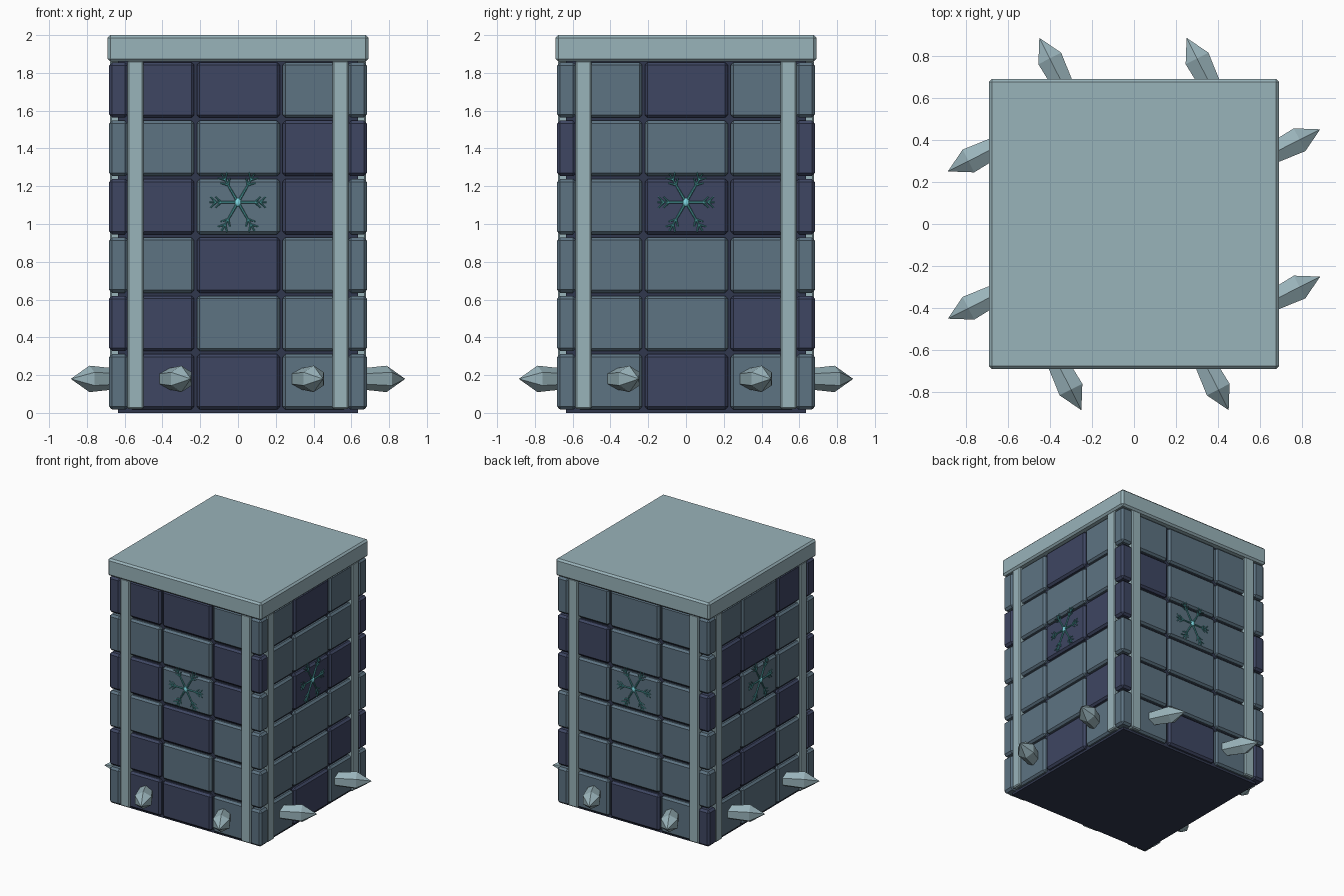
import bpy, bmesh
from math import radians, cos, sin
from mathutils import Matrix, Vector

cube = bpy.data.objects.get("Cube")
if cube:
    bpy.data.objects.remove(cube)


def material(name, rgb):
    mat = bpy.data.materials.new(name)
    mat.use_nodes = True
    linear = [(c / 255 / 12.92) if c < 11 else ((c / 255 + 0.055) / 1.055) ** 2.4 for c in rgb]
    mat.diffuse_color = (*linear, 1)
    mat.node_tree.nodes["Principled BSDF"].inputs["Base Color"].default_value = (*linear, 1)
    return mat


SLATE = material("slate_blue", (93, 115, 130))
NAVY = material("dark_navy", (62, 70, 98))
MORTAR = material("mortar_navy", (48, 55, 77))
ICE = material("pale_ice", (153, 179, 186))
TEAL = material("frost_teal", (72, 150, 152))
CYAN = material("bright_frost", (125, 215, 225))


def finish(name, bm, mats):
    bmesh.ops.recalc_face_normals(bm, faces=bm.faces)
    mesh = bpy.data.meshes.new(name)
    bm.to_mesh(mesh)
    bm.free()
    for m in mats:
        mesh.materials.append(m)
    obj = bpy.data.objects.new(name, mesh)
    bpy.context.collection.objects.link(obj)
    return obj


def block(bm, lo, hi, bevel=0, matrix=Matrix(), index=0):
    """Add a bevelled box spanning lo to hi, then move it by matrix."""
    lo, hi = Vector(lo), Vector(hi)
    place = matrix @ Matrix.Translation((lo + hi) / 2) @ Matrix.Diagonal((*(hi - lo), 1))
    verts = bmesh.ops.create_cube(bm, size=1, matrix=place)["verts"]
    for f in {f for v in verts for f in v.link_faces}:
        f.material_index = index
    if bevel:
        edges = list({e for v in verts for e in v.link_edges})
        bmesh.ops.bevel(bm, geom=edges, offset=bevel, segments=1, affect='EDGES', material=-1)


def rod(bm, start, end, r1, r2, sides, matrix):
    """Add a tapered rod between two points."""
    start, end = Vector(start), Vector(end)
    axis = end - start
    turn = axis.to_track_quat('Z', 'Y').to_matrix().to_4x4()
    place = matrix @ Matrix.Translation((start + end) / 2) @ turn
    bmesh.ops.create_cone(bm, cap_ends=True, segments=sides, radius1=r1, radius2=r2,
                          depth=axis.length, matrix=place)


SIDES = ("front", "right", "back", "left")
TURNS = [Matrix.Rotation(radians(90 * i), 4, 'Z') for i in range(4)]
# Block colours, top row first: L is slate, D is navy
WALLS = ("DDL LLD DLD LDL DLL DDL", "LDL LLL LDD LLL LLD LDL",
         "LLL DLL LLL LLL LLL LDL", "LLD DDL DLL LLD DDL LLL")
CORNERS = ("LDLLLL", "LDDLDL", "LLDLLD", "DLDLDL")
COLUMNS = ((-0.575, -0.232), (-0.218, 0.222), (0.236, 0.575))
BASE, ROW, GAP = 0.01, 0.309, 0.008

# Inner core seen in the joints
bm = bmesh.new()
block(bm, (-0.635, -0.635, 0), (0.635, 0.635, 1.87))
finish("core", bm, [MORTAR])

# Cap slab
bm = bmesh.new()
block(bm, (-0.69, -0.69, 1.86), (0.69, 0.69, 2), 0.014)
finish("cap_slab", bm, [ICE])

for side, turn, wall, corner in zip(SIDES, TURNS, WALLS, CORNERS):
    # Wall blocks
    bm = bmesh.new()
    for r, row in enumerate(reversed(wall.split())):
        low, high = BASE + r * ROW + GAP, BASE + (r + 1) * ROW - GAP
        for (x0, x1), colour in zip(COLUMNS, row):
            block(bm, (x0, -0.664, low), (x1, -0.58, high), 0.015, turn, int(colour == "D"))
    finish(side + "_wall_blocks", bm, [SLATE, NAVY])

    # Corner blocks
    bm = bmesh.new()
    for r, colour in enumerate(reversed(corner)):
        low, high = BASE + r * ROW + GAP, BASE + (r + 1) * ROW - GAP
        block(bm, (0.582, -0.682, low), (0.682, -0.582, high), 0.016, turn, int(colour == "D"))
    finish(side + "_corner_blocks", bm, [SLATE, NAVY])

    # Upright trim strips
    bm = bmesh.new()
    for x in (-0.542, 0.542):
        block(bm, (x - 0.043, -0.678, 0.02), (x + 0.043, -0.6, 1.865), 0.008, turn)
    finish(side + "_trim_strips", bm, [ICE])

    # Ice crystals leaning sideways out of the bottom row
    bm = bmesh.new()
    for x in (-0.35, 0.35):
        tip = Vector((x + 0.1, -0.885, 0.18))
        lean = Vector((0.45, -0.89, 0)).normalized()
        shoulder = tip - lean * 0.11
        rod(bm, tip - lean * 0.32, shoulder, 0.05, 0.07, 6, turn)
        rod(bm, shoulder, tip, 0.07, 0, 6, turn)
    bmesh.ops.remove_doubles(bm, verts=bm.verts, dist=0.0005)
    finish(side + "_ice_crystals", bm, [ICE])

    # Snowflake arms with paired twigs
    bm = bmesh.new()
    centre = Vector((0, -0.668, 1.115))

    def on_wall(radius, angle):
        return Vector((cos(radians(angle)) * radius, 0, sin(radians(angle)) * radius))

    for angle in range(0, 360, 60):
        length = 0.15 if angle % 180 == 0 else 0.175
        rod(bm, centre, centre + on_wall(length, angle), 0.008, 0.004, 6, turn)
        for along in (0.6, 0.78):
            root = centre + on_wall(length * along, angle)
            for spread in (-45, 45):
                rod(bm, root, root + on_wall(0.042, angle + spread), 0.006, 0.003, 6, turn)
    finish(side + "_snowflake", bm, [TEAL])

    # Snowflake hub
    bm = bmesh.new()
    place = turn @ Matrix.Translation(centre) @ Matrix.Diagonal((0.018, 0.014, 0.024, 1))
    bmesh.ops.create_icosphere(bm, subdivisions=2, radius=1, matrix=place)
    finish(side + "_snowflake_hub", bm, [CYAN])
